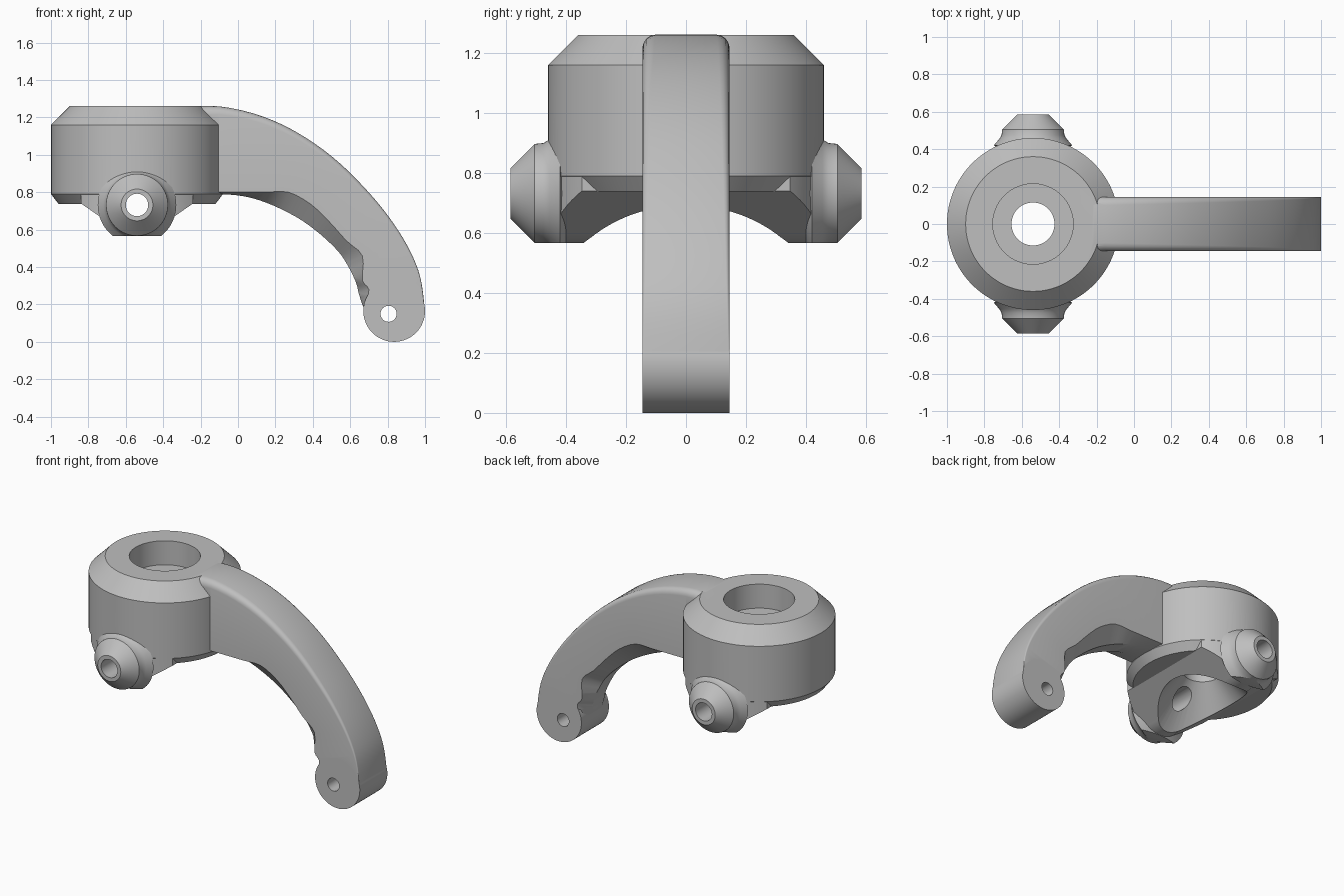
import bpy, bmesh
from math import sin, cos, pi, radians
from mathutils import Vector

if "Cube" in bpy.data.objects:
    bpy.data.objects.remove(bpy.data.objects["Cube"])

metal = bpy.data.materials.new("grey_metal")
metal.use_nodes = True
grey = (0.52, 0.52, 0.52, 1)
metal.diffuse_color = grey
metal.node_tree.nodes["Principled BSDF"].inputs["Base Color"].default_value = grey

HUB_X, PIN_Z = -0.54, 0.732


def loft(name, rings):
    """Closed solid skinned through rings that have equal point counts."""
    bm = bmesh.new()
    loops = [[bm.verts.new(p) for p in ring] for ring in rings]
    n = len(loops[0])
    for a, b in zip(loops, loops[1:]):
        for i in range(n):
            j = (i + 1) % n
            bm.faces.new((a[i], a[j], b[j], b[i]))
    bm.faces.new(loops[0])
    bm.faces.new(loops[-1])
    bmesh.ops.recalc_face_normals(bm, faces=bm.faces)
    mesh = bpy.data.meshes.new(name)
    bm.to_mesh(mesh)
    bm.free()
    mesh.materials.append(metal)
    obj = bpy.data.objects.new(name, mesh)
    bpy.context.collection.objects.link(obj)
    return obj


def turn(name, profile, axis, x, z=0, sides=64):
    """Solid of revolution from (radius, distance along axis) pairs."""
    rings = []
    for r, h in profile:
        ring = []
        for i in range(sides):
            a = 2 * pi * i / sides
            u, v = r * cos(a), r * sin(a)
            ring.append((x + u, v, z + h) if axis == "z" else (x + u, h, z + v))
        rings.append(ring)
    return loft(name, rings)


def combine(target, tool, operation):
    mod = target.modifiers.new("combine", "BOOLEAN")
    mod.operation = operation
    mod.solver = "EXACT"
    mod.object = tool
    bpy.context.view_layer.objects.active = target
    bpy.ops.object.modifier_apply(modifier=mod.name)
    bpy.data.objects.remove(tool)


def smooth_path(points, steps=3):
    """Catmull-Rom refinement of a short point list."""
    pts = [Vector(p) for p in points]
    pts = [pts[0]] + pts + [pts[-1]]
    out = []
    for a, b, c, d in zip(pts, pts[1:], pts[2:], pts[3:]):
        for s in range(steps):
            t = s / steps
            out.append(b + (c - a) * (t / 2) + (2 * a - 5 * b + 4 * c - d) * (t * t / 2)
                       + (3 * b - a - 3 * c + d) * (t ** 3 / 2))
    return out + [pts[-1]]


# Hub with chamfered rim
body = turn("lever_body", [(0.42, 0.738), (0.46, 0.79), (0.46, 1.16), (0.36, 1.26)],
            "z", HUB_X, sides=96)

# Sloped web running across the underside, trimmed to the hub
section = [(-0.3, 0.74), (-0.09, 0.594), (0.09, 0.594), (0.3, 0.74), (0.3, 0.9), (-0.3, 0.9)]
web = loft("web", [[(HUB_X + x, y, z) for x, z in section] for y in (-0.5, 0.5)])
combine(web, turn("web_trim", [(0.459, 0.5), (0.459, 1)], "z", HUB_X, sides=96), "INTERSECT")
combine(body, web, "UNION")

# Pivot bosses, conical tips and flared roots on both sides
half = [(0.085, 0.585), (0.165, 0.505), (0.168, 0.475), (0.18, 0.455), (0.21, 0.42), (0.165, 0.4)]
bosses = turn("bosses", half + [(r, -y) for r, y in reversed(half)], "y", HUB_X, PIN_Z)
combine(bosses, turn("boss_trim", [(0.9, 0.4), (0.9, 0.566)], "z", HUB_X), "DIFFERENCE")
combine(body, bosses, "UNION")

# Arm stations: outer edge, lower side edge, central rib edge (x, z)
stations = [
    ((-0.25, 1.259), (-0.25, 0.8), (-0.25, 0.79)),
    ((-0.1, 1.259), (-0.1, 0.8), (-0.1, 0.79)),
    ((0.08, 1.222), (0.03, 0.8), (0.02, 0.78)),
    ((0.25, 1.155), (0.15, 0.8), (0.12, 0.755)),
    ((0.41, 1.06), (0.27, 0.8), (0.23, 0.71)),
    ((0.55, 0.95), (0.39, 0.735), (0.34, 0.65)),
    ((0.68, 0.82), (0.49, 0.64), (0.44, 0.575)),
    ((0.79, 0.69), (0.58, 0.54), (0.53, 0.49)),
    ((0.885, 0.55), (0.665, 0.46), (0.58, 0.42)),
    ((0.95, 0.42), (0.665, 0.33), (0.63, 0.32)),
    ((0.982, 0.31), (0.7, 0.28), (0.645, 0.26)),
    ((0.999, 0.17), (0.68, 0.2), (0.668, 0.19)),
]
outer, side, rib = (smooth_path(edge) for edge in zip(*stations))
WIDTH, RIB = 0.145, 0.06
rings = []
for i, (o, a, b) in enumerate(zip(outer, side, rib)):
    fillet = 0.045 * (1 - i / (len(outer) - 1)) + 0.002
    down = (a - o).normalized()
    profile = []
    for k in range(5):
        t = k * pi / 8
        profile.append((WIDTH - fillet * (1 - sin(t)), o + down * fillet * (1 - cos(t))))
    profile += [(WIDTH, a), (RIB, b)]
    profile += [(-y, p) for y, p in reversed(profile)]
    rings.append([(p.x, y, p.y) for y, p in profile])
arm = loft("arm", rings)

# Rounded arm end with its cross hole
combine(arm, turn("arm_end", [(0.165, -WIDTH), (0.165, WIDTH)], "y", 0.835, 0.165), "UNION")
combine(arm, turn("arm_hole", [(0.043, -1), (0.043, 1)], "y", 0.805, 0.15, 32), "DIFFERENCE")
combine(body, arm, "UNION")

# Stepped bore with a conical relief underneath, then the pin hole
bore = [(0.4, 0.5), (0.115, 0.828), (0.115, 1.1), (0.215, 1.1), (0.215, 1.4)]
combine(body, turn("bore", bore, "z", HUB_X), "DIFFERENCE")
combine(body, turn("pin_hole", [(0.06, -1), (0.06, 1)], "y", HUB_X, PIN_Z, 32), "DIFFERENCE")

# Smooth shading with crisp machined edges
bpy.ops.object.select_all(action="DESELECT")
body.select_set(True)
bpy.context.view_layer.objects.active = body
bpy.ops.object.shade_smooth_by_angle(angle=radians(28))
